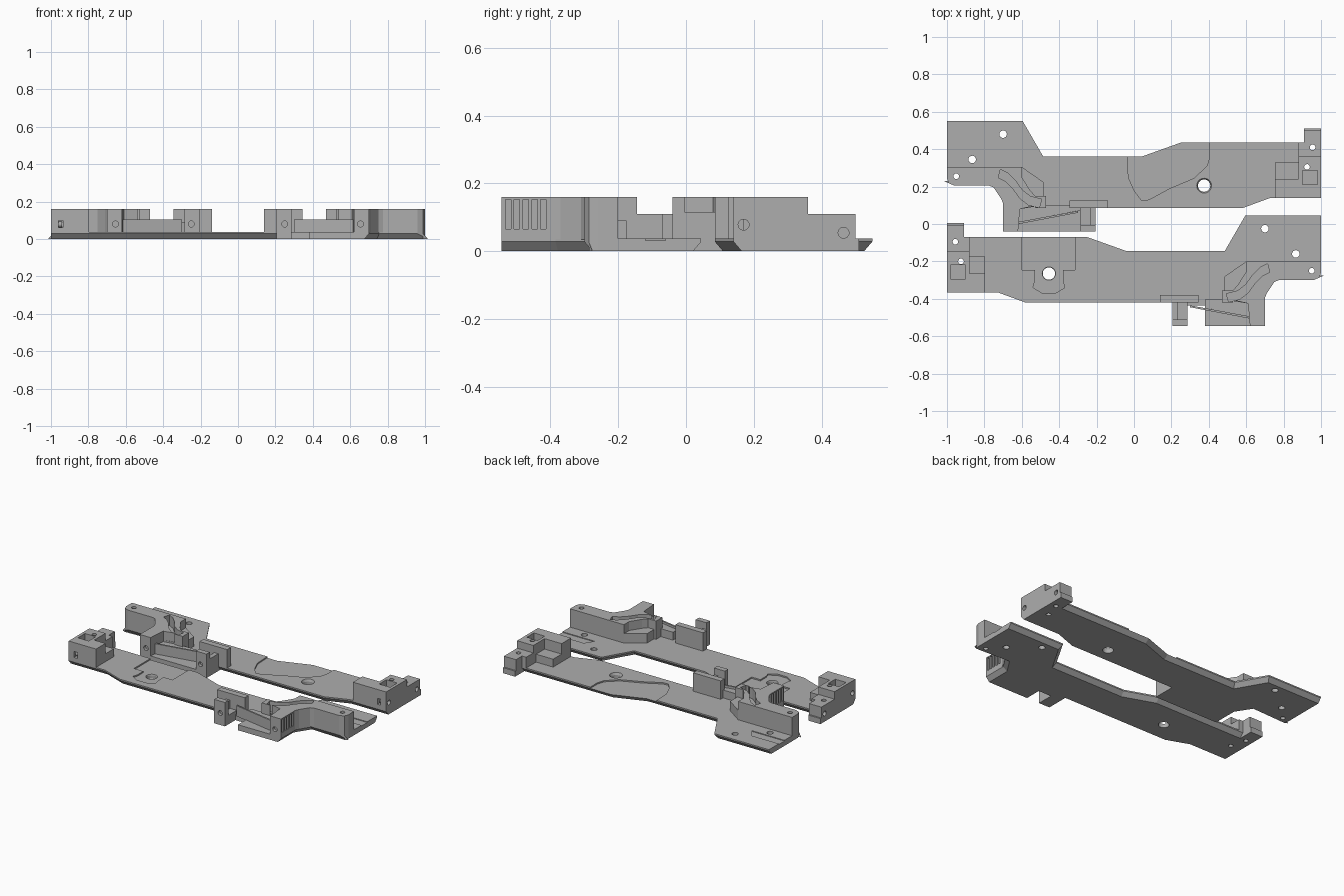
import bpy, bmesh, math
from mathutils import Vector

if "Cube" in bpy.data.objects:
    bpy.data.objects.remove(bpy.data.objects["Cube"])

grey = bpy.data.materials.new("grey plastic")
grey.diffuse_color = (0.42, 0.42, 0.42, 1)
grey.use_nodes = True
grey.node_tree.nodes["Principled BSDF"].inputs["Base Color"].default_value = grey.diffuse_color
T = 0.037       # plate thickness
SIDE = {}       # current half: name prefix, x sign, y shift


def finish(bm, name):
    """Place geometry in the current half and make an object."""
    for v in bm.verts:
        v.co.x *= SIDE["sx"]
        v.co.y += SIDE["dy"]
    bmesh.ops.recalc_face_normals(bm, faces=bm.faces)
    me = bpy.data.meshes.new(name)
    bm.to_mesh(me)
    bm.free()
    me.materials.append(grey)
    ob = bpy.data.objects.new(SIDE["name"] + "_" + name, me)
    bpy.context.collection.objects.link(ob)
    return ob


def prism(bm, pts, z0, z1, lower=None):
    """Vertical prism, optionally with a different lower outline."""
    lo = [bm.verts.new((x, y, z0)) for x, y in (lower or pts)]
    hi = [bm.verts.new((x, y, z1)) for x, y in pts]
    n = len(pts)
    bm.faces.new(lo[::-1])
    bm.faces.new(hi)
    for i in range(n):
        bm.faces.new((lo[i], lo[(i + 1) % n], hi[(i + 1) % n], hi[i]))
    return lo, hi


def rect(x0, x1, y0, y1):
    return [(x0, y0), (x1, y0), (x1, y1), (x0, y1)]


def circle(x, y, r, n=24):
    return [(x + r * math.cos(2 * math.pi * i / n), y + r * math.sin(2 * math.pi * i / n)) for i in range(n)]


def block(name, pts, z1, z0=T - 0.003):
    bm = bmesh.new()
    prism(bm, pts, z0, z1)
    return finish(bm, name)


def inset(pts, dists):
    """Offset each edge of a counter-clockwise outline inward."""
    out, n = [], len(pts)
    for i in range(n):
        a, b, c = (Vector(pts[(i + k) % n]) for k in (-1, 0, 1))
        u, v = (b - a).normalized(), (c - b).normalized()
        nu, nv = Vector((-u.y, u.x)), Vector((-v.y, v.x))
        p, q = b + nu * dists[i - 1], b + nv * dists[i]
        cr = u.x * v.y - u.y * v.x
        t = ((q - p).x * v.y - (q - p).y * v.x) / cr
        out.append(tuple(p + u * t))
    return out


def plate(front):
    """Base plate with a chamfer under the long edges."""
    pts = [(-1, .55), (-1, .245), (-.99, .218), (-.96, .205), (-.755, .205), (-.70, .12)] + front + [
        (.58, .085), (.73, .14), (1, .14), (1, .51), (.91, .51), (.91, .435),
        (.25, .435), (.04, .36), (-.485, .36), (-.595, .55)]
    d = []
    for i, (x, y) in enumerate(pts):
        x2, y2 = pts[(i + 1) % len(pts)]
        flat = (abs(x) > .9 and abs(x2) > .9) or (max(y, y2) < .09 and max(x, x2) < .5 and min(y, y2) < .08)
        d.append(0 if flat else .024)
    low = inset(pts, d)
    bm = bmesh.new()
    lo, mid = prism(bm, pts, .028, T)
    bm.faces.remove([f for f in bm.faces if all(v in lo for v in f.verts)][0])
    bot = [bm.verts.new((x, y, 0)) for x, y in low]
    bm.faces.new(bot[::-1])
    n = len(pts)
    for i in range(n):
        j = (i + 1) % n
        bm.faces.new((bot[i], bot[j], lo[j], lo[i]))
    bmesh.ops.remove_doubles(bm, verts=bm.verts, dist=1e-5)
    return finish(bm, "base_plate")


def tube_cut(bm, p, r, axis, length):
    """Horizontal round cutter along x or y."""
    new = prism(bm, circle(0, 0, r), -length, length)
    for v in new[0] + new[1]:
        a, b, c = v.co
        v.co = (p[0] + c, p[1] + a, p[2] + b) if axis == "x" else (p[0] + a, p[1] + c, p[2] + b)


def half(name, sx, dy, front, xr, bridge, hole, recess):
    SIDE.update(name=name, sx=sx, dy=dy)
    parts = [plate(front)]
    # tall end wall with rounded corner, wrapping to the front pad
    parts.append(block("end_wall", [
        (-1, .305), (-1, .245), (-.99, .218), (-.96, .205), (-.775, .205), (-.75, .195), (-.71, .135),
        (-.70, .11), (-.70, -.04), (-.62, -.04), (-.61, .08), (-.52, .10), (-.52, .14), (-.555, .18),
        (-.60, .25), (-.60, .305)], .16))
    parts.append(block("guide_shelf", [(-.61, .305), (-.61, .08), (-.485, .10), (-.485, .225), (-.60, .305)], .10))
    parts.append(block("guide_cheek", rect(-.53, -.47, .085, .15), .16))
    # front pad with slanted fin
    parts.append(block("slanted_step", [(-.62, .01), (bridge, .01 + (bridge + .62) * .19),
                                        (bridge, .10), (-.62, .10)], .09))
    block("slanted_fin", [(-.615, .0), (-.30, .06), (-.30, .07), (-.615, .012)], .105)
    # latch post and its back wall
    block("latch_wall", rect(-.345, -.14, .085, .125), .16)
    parts.append(block("latch_post", rect(-.285, -.205, -.04, -.005), .16))
    block("latch_rib", rect(-.235, -.205, -.006, .09), .115)
    block("latch_foot", rect(-.285, -.205, -.006, .09), .06)
    # stepped block at the other end
    parts.append(block("corner_block", rect(.88, 1, .14, .36), .16))
    parts.append(block("corner_shoulder", rect(xr, .881, .14, .24), .16))
    block("corner_ledge", rect(xr, .881, .239, .33), .09)
    parts.append(block("corner_tail", [(.88, .359), (1, .359), (1, .50), (.91, .50), (.91, .435), (.88, .435)], .11))

    # cutters: screw holes, recesses, slots and the curved channel
    bm = bmesh.new()
    for x, y, r in ((-.70, .48, .02), (-.865, .345, .02), (-.95, .255, .015), (.955, .41, .015), (.925, .305, .015)):
        prism(bm, circle(x, y, r), -.05, .3)
    prism(bm, circle(hole[0], hole[1], .033), -.05, .024)
    tube_cut(bm, (1, .17, .078), .016, "x", .06)
    tube_cut(bm, (1, .465, .054), .016, "x", .03)
    tube_cut(bm, (-.25, -.04, .08), .016, "y", .02)
    tube_cut(bm, (-.655, -.04, .08), .016, "y", .02)
    prism(bm, rect(.935, .96, .10, .17), .06, .10)
    prism(bm, rect(.90, .98, .21, .285), .11, .2)
    for y in [-.02 + .026 * i for i in range(5)]:
        prism(bm, rect(-.75, -.688, y - .008, y + .008), .065, .153)
    path = [(-.72, .27), (-.68, .25), (-.64, .21), (-.605, .16), (-.56, .125), (-.50, .11)]
    prism(bm, [(x - .006, y - .022) for x, y in path] + [(x + .006, y + .022) for x, y in path[::-1]], .09, .2)
    cut = finish(bm, "hole_cutter")
    bm = bmesh.new()
    prism(bm, recess, T - .009, .05)
    prism(bm, [(-1.1, -.06 + .505), (-.80, .445), (-.76, .385), (-1.1, .385)], T - .005, .06)
    cut2 = finish(bm, "recess_cutter")
    bm = bmesh.new()
    prism(bm, circle(hole[0], hole[1], .05), .022, .06, circle(hole[0], hole[1], .033))
    cut3 = finish(bm, "countersink_cutter")
    for c in (cut, cut2, cut3):
        c.hide_render = True
        c.hide_set(True)
    for ob in parts:
        for c in ((cut, cut2, cut3) if ob is parts[0] else (cut,)):
            m = ob.modifiers.new("cut", 'BOOLEAN')
            m.operation, m.solver, m.object = 'DIFFERENCE', 'EXACT', c


# rear half: bridged front pad, curved recess
half("rear", 1, 0, [(-.70, -.04), (-.205, -.04), (-.205, .085)], .754, -.285, (.375, .205),
     [(-.035, .37), (-.03, .25), (.0, .18), (.04, .127), (.08, .13), (.19, .19), (.32, .245),
      (.39, .31), (.405, .36), (.405, .45), (.2, .45)])
# front half: mirrored, open gap beside the latch, keyhole recess
half("front", -1, -.505, [(-.70, -.04), (-.38, -.04), (-.38, .07), (-.285, .07), (-.285, -.04),
                          (-.205, -.04), (-.205, .085)], .797, -.38, (.455, .24),
     [(.315, .45), (.315, .26), (.38, .26), (.38, .20), (.37, .165), (.42, .135), (.49, .135),
      (.54, .165), (.53, .20), (.53, .26), (.60, .26), (.60, .45)])
